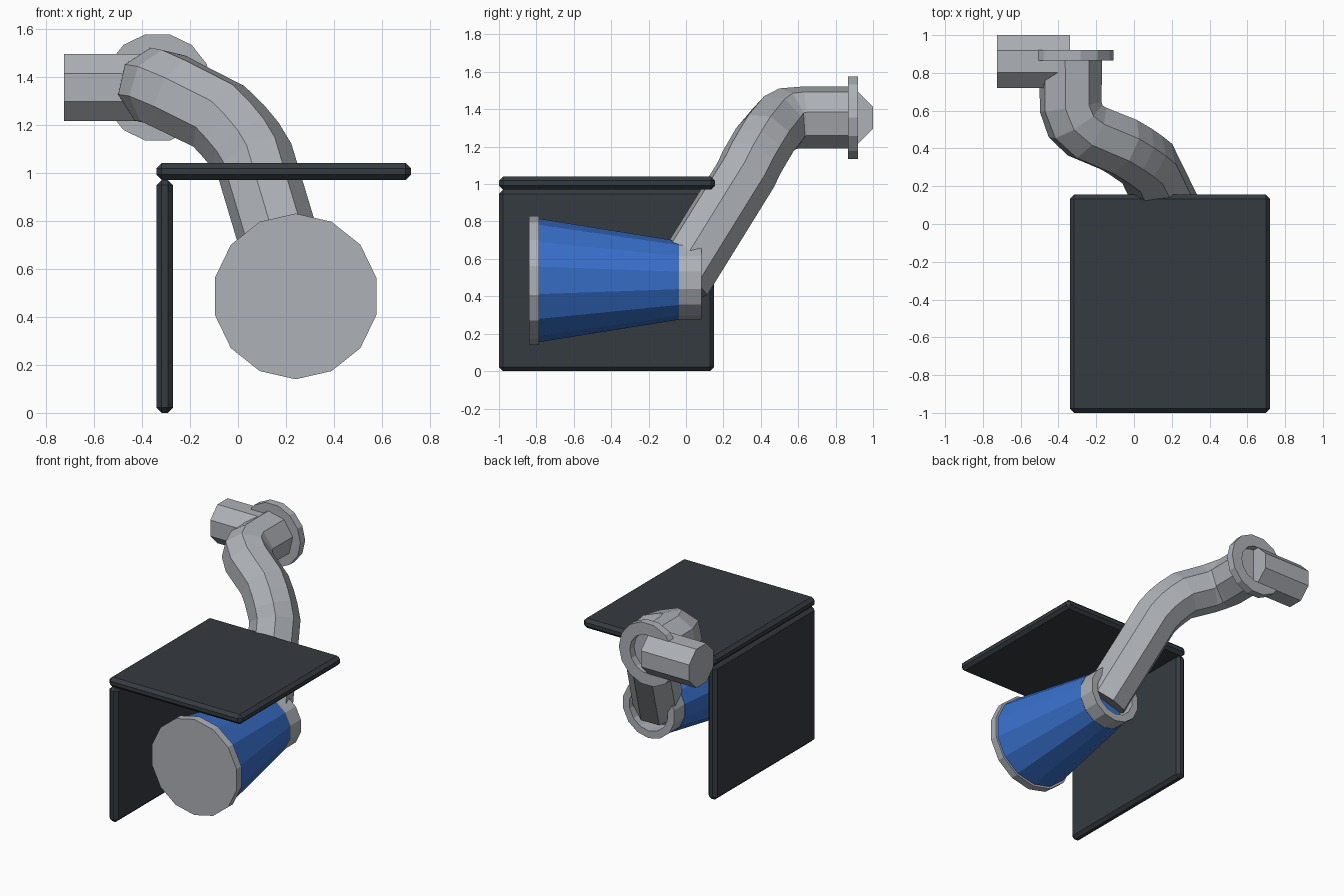
import bpy, bmesh, math
from mathutils import Vector

if "Cube" in bpy.data.objects:
    bpy.data.objects.remove(bpy.data.objects["Cube"])


def material(name, rgb):
    m = bpy.data.materials.new(name)
    m.diffuse_color = (*rgb, 1)
    m.use_nodes = True
    m.node_tree.nodes["Principled BSDF"].inputs["Base Color"].default_value = m.diffuse_color
    return m


GREY = material("light grey metal", (0.42, 0.44, 0.47))
BLUE = material("blue paint", (0.04, 0.16, 0.60))
DARK = material("dark slate", (0.036, 0.044, 0.053))


def finish(name, bm, mat):
    bmesh.ops.remove_doubles(bm, verts=bm.verts, dist=1e-5)
    bmesh.ops.recalc_face_normals(bm, faces=bm.faces)
    me = bpy.data.meshes.new(name)
    bm.to_mesh(me)
    bm.free()
    me.materials.append(mat)
    ob = bpy.data.objects.new(name, me)
    bpy.context.collection.objects.link(ob)
    return ob


def plate(name, lo, hi):
    """Box between two corners with chamfered edges."""
    lo, hi = Vector(lo), Vector(hi)
    bm = bmesh.new()
    bmesh.ops.create_cube(bm, size=1)
    bmesh.ops.scale(bm, vec=hi - lo, verts=bm.verts)
    bmesh.ops.translate(bm, vec=(lo + hi) / 2, verts=bm.verts)
    bmesh.ops.bevel(bm, geom=bm.edges[:], offset=0.022, segments=1, affect='EDGES')
    return finish(name, bm, DARK)


def loft(name, rings, mat, closed=False, caps=False):
    """Join matching rings of points with quads."""
    bm = bmesh.new()
    rows = [[bm.verts.new(p) for p in ring] for ring in rings]
    n = len(rows[0])
    pairs = list(zip(rows, rows[1:])) + ([(rows[-1], rows[0])] if closed else [])
    for a, b in pairs:
        for i in range(n):
            j = (i + 1) % n
            bm.faces.new((a[i], a[j], b[j], b[i]))
    if caps:
        bm.faces.new(rows[0])
        bm.faces.new(rows[-1])
    return finish(name, bm, mat)


def turned(name, centre, profile, mat, sides=14, phase=0.0, **kw):
    """Turn a (radius, y) profile around an axis parallel to y."""
    x, z = centre
    ang = [phase + math.tau * i / sides for i in range(sides)]
    rings = [[(x + r * math.cos(a), y, z + r * math.sin(a)) for a in ang]
             for r, y in profile]
    return loft(name, rings, mat, **kw)


def pipe(name, path, radius, mat, sides=8, phase=0.0):
    """Sweep a polygon along a path without twisting."""
    pts = [Vector(p) for p in path]
    normal, rings = Vector((0, 0, 1)), []
    for i, p in enumerate(pts):
        t = (pts[min(i + 1, len(pts) - 1)] - p).normalized() + (p - pts[max(i - 1, 0)]).normalized()
        t.normalize()
        normal = (normal - t * normal.dot(t)).normalized()
        side = t.cross(normal)
        rings.append([p + radius * (math.cos(a) * normal + math.sin(a) * side)
                      for a in (phase + math.tau * k / sides for k in range(sides))])
    return loft(name, rings, mat, caps=True)


# Dark shield plates above and beside the cone
plate("top_plate", (-0.34, -1.0, 0.97), (0.72, 0.155, 1.04))
plate("side_plate", (-0.34, -1.0, 0.0), (-0.27, 0.15, 0.97))

# Blue cone with a front disc and a hollow rear collar
axis, up = (0.24, 0.485), math.pi / 2
turned("front_disc", axis, [(0.345, -0.84), (0.345, -0.785)], GREY, phase=up, caps=True)
turned("cone_body", axis, [(0.33, -0.785), (0.21, -0.038)], BLUE, phase=up, caps=True)
turned("rear_collar", axis, [(0.208, -0.04), (0.208, 0.083), (0.155, 0.083), (0.155, -0.04)],
       GREY, phase=up, closed=True)

# Bent arm from the collar up to the flange
pipe("bent_arm", [(-0.335, 0.87, 1.355), (-0.335, 0.62, 1.355), (-0.31, 0.545, 1.35),
                  (-0.25, 0.49, 1.32), (-0.08, 0.42, 1.235), (-0.02, 0.385, 1.175),
                  (0.03, 0.35, 1.115), (0.07, 0.32, 1.05), (0.24, -0.03, 0.485)],
     0.168, GREY, phase=math.radians(10))

# Flange ring at the arm's end and the side stub passing through it
turned("flange_ring", (-0.335, 1.355),
       [(0.227, 0.865), (0.227, 0.92), (0.14, 0.92), (0.14, 0.865)], GREY, closed=True)
pipe("side_stub", [(-0.725, 0.86, 1.355), (-0.34, 0.86, 1.355)], 0.1515, GREY,
     phase=math.pi / 8)
